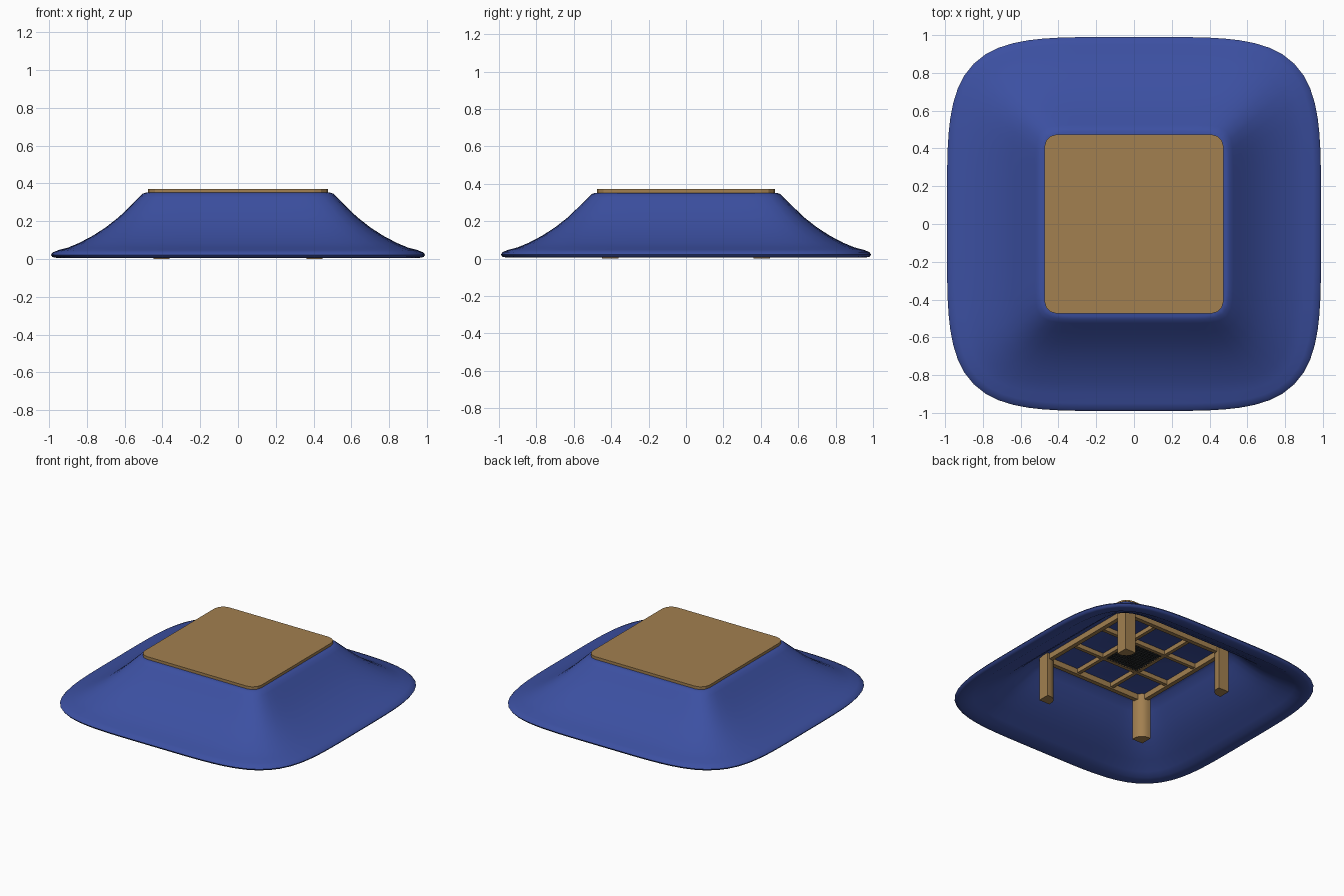
import bpy, bmesh, math

if "Cube" in bpy.data.objects:
    bpy.data.objects.remove(bpy.data.objects["Cube"])


def material(name, rgb):
    m = bpy.data.materials.new(name)
    m.diffuse_color = (*rgb, 1)
    m.use_nodes = True
    m.node_tree.nodes["Principled BSDF"].inputs["Base Color"].default_value = m.diffuse_color
    return m


BLUE = material("blue cloth", (0.045, 0.08, 0.36))
WOOD = material("light wood", (0.36, 0.215, 0.08))
DARK = material("dark metal", (0.025, 0.028, 0.03))


def finish(bm, name, mat, smooth=None):
    bmesh.ops.recalc_face_normals(bm, faces=bm.faces)
    me = bpy.data.meshes.new(name)
    bm.to_mesh(me)
    bm.free()
    ob = bpy.data.objects.new(name, me)
    me.materials.append(mat)
    bpy.context.collection.objects.link(ob)
    if smooth:
        bpy.ops.object.select_all(action='DESELECT')
        ob.select_set(True)
        bpy.context.view_layer.objects.active = ob
        bpy.ops.object.shade_smooth_by_angle(angle=math.radians(smooth))
    return ob


def add_box(bm, center, size):
    verts = bmesh.ops.create_cube(bm, size=1)["verts"]
    for v in verts:
        v.co = [c + p * s for c, p, s in zip(center, v.co, size)]


def prism(bm, outline, z0, z1):
    low = [bm.verts.new((x, y, z0)) for x, y in outline]
    high = [bm.verts.new((x, y, z1)) for x, y in outline]
    bm.faces.new(low[::-1])
    bm.faces.new(high)
    n = len(outline)
    for i in range(n):
        j = (i + 1) % n
        bm.faces.new((low[i], low[j], high[j], high[i]))


def squircle(half, power, n=96):
    pts = []
    for i in range(n):
        a = 2 * math.pi * i / n
        c, s = math.cos(a), math.sin(a)
        r = half / (abs(c) ** power + abs(s) ** power) ** (1 / power)
        pts.append((r * c, r * s))
    return pts


# Quilt: rounded-square rings from the inside top, over the hem, to the outside top
profile = [  # half width, height
    (0.46, 0.328), (0.49, 0.315), (0.53, 0.27), (0.60, 0.20), (0.68, 0.135),
    (0.78, 0.075), (0.86, 0.035), (0.90, 0.012), (0.96, 0.006), (0.982, 0.01),
    (0.99, 0.022), (0.98, 0.035), (0.95, 0.047), (0.90, 0.06), (0.84, 0.085),
    (0.77, 0.122), (0.70, 0.167), (0.63, 0.222), (0.57, 0.28), (0.525, 0.325),
    (0.505, 0.345), (0.488, 0.351)]
bm = bmesh.new()
rings = []
for half, z in profile:
    t = min(1, max(0, (half - 0.48) / 0.5))
    power = 12 - 7.5 * t ** 0.6
    rings.append([bm.verts.new((x, y, z)) for x, y in squircle(half, power)])
for a, b in zip(rings, rings[1:]):
    for i in range(len(a)):
        j = (i + 1) % len(a)
        bm.faces.new((a[i], a[j], b[j], b[i]))
bm.faces.new(rings[0])
bm.faces.new(rings[-1])
finish(bm, "quilt", BLUE, 50)

# Table top with rounded corners
outline = []
for k, (sx, sy) in enumerate([(1, 1), (-1, 1), (-1, -1), (1, -1)]):
    for i in range(4):
        a = math.pi / 2 * (k + i / 3)
        outline.append((sx * 0.405 + 0.07 * math.cos(a), sy * 0.405 + 0.07 * math.sin(a)))
bm = bmesh.new()
prism(bm, outline, 0.348, 0.371)
finish(bm, "table_top", WOOD)

# Legs: square outside, rounded on the inner corner
LEG, W = 0.405, 0.043
for side_x, x_name in ((1, "right"), (-1, "left")):
    for side_y, y_name in ((1, "back"), (-1, "front")):
        local = [(W, -W), (W, W), (-W, W)]
        local += [(0.022 + 0.065 * math.cos(a), 0.022 + 0.065 * math.sin(a))
                  for a in [math.radians(180 + 15 * i) for i in range(7)]]
        pts = [(side_x * (LEG + x), side_y * (LEG + y)) for x, y in local]
        bm = bmesh.new()
        prism(bm, pts, 0.0, 0.328)
        finish(bm, f"leg_{y_name}_{x_name}", WOOD, 30)

# Outer rails and the crossing inner bars
bm = bmesh.new()
for s in (-1, 1):
    add_box(bm, (0, s * 0.415, 0.31), (0.78, 0.032, 0.045))
    add_box(bm, (s * 0.415, 0, 0.31), (0.032, 0.78, 0.045))
finish(bm, "outer_rails", WOOD)
bm = bmesh.new()
for s in (-1, 1):
    add_box(bm, (0, s * 0.145, 0.312), (0.81, 0.026, 0.032))
    add_box(bm, (s * 0.145, 0, 0.313), (0.026, 0.81, 0.032))
finish(bm, "inner_bars", WOOD)

# Heater panel and its wire guard
bm = bmesh.new()
add_box(bm, (0, 0, 0.315), (0.264, 0.264, 0.02))
finish(bm, "heater_panel", DARK)
bm = bmesh.new()
for i in range(11):
    p = -0.12 + 0.024 * i
    add_box(bm, (p, 0, 0.297), (0.005, 0.264, 0.005))
    add_box(bm, (0, p, 0.299), (0.264, 0.005, 0.005))
finish(bm, "heater_guard", DARK)
